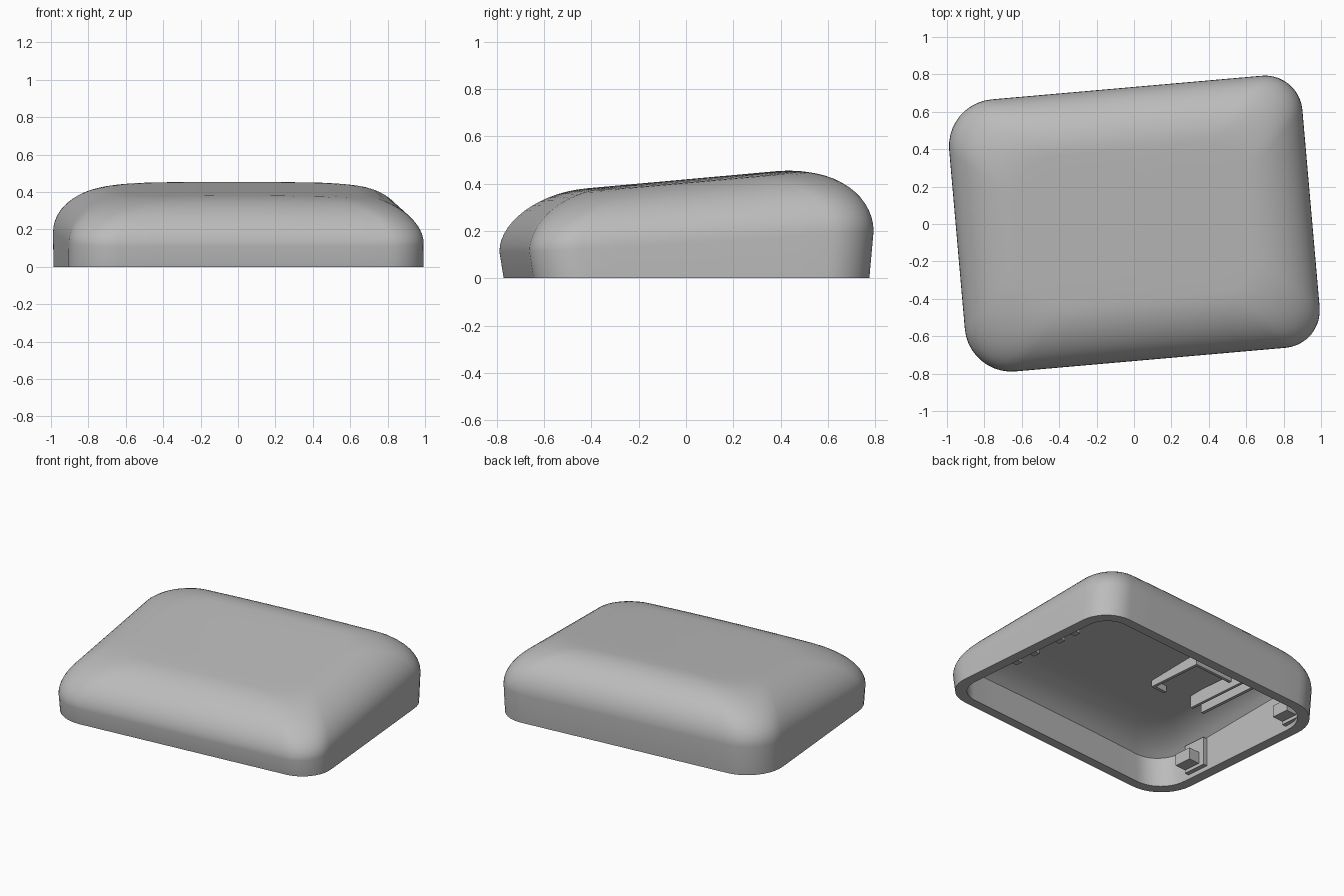
import bpy, bmesh, math
from mathutils import Matrix

if "Cube" in bpy.data.objects:
    bpy.data.objects.remove(bpy.data.objects["Cube"])

grey = bpy.data.materials.new("mid_grey")
grey.use_nodes = True
colour = (0.5, 0.5, 0.5, 1)
grey.diffuse_color = colour
grey.node_tree.nodes["Principled BSDF"].inputs["Base Color"].default_value = colour

HALF_X, HALF_Y = 0.95, 0.73
FILLET, WALL, ROOF = 0.33, 0.07, 0.06
YAW = Matrix.Rotation(math.radians(5), 4, "Z")


def finish(name, bm):
    """Turn a bmesh into a yawed, coloured object."""
    bmesh.ops.recalc_face_normals(bm, faces=bm.faces)
    bm.transform(YAW)
    mesh = bpy.data.meshes.new(name)
    bm.to_mesh(mesh)
    bm.free()
    mesh.materials.append(grey)
    obj = bpy.data.objects.new(name, mesh)
    bpy.context.collection.objects.link(obj)
    return obj


def outline(inset, squeeze=0.0, scale=1.0, trim=0.0):
    """Rounded rectangle with evenly split sides."""
    hx, hy = HALF_X - inset, HALF_Y - inset - squeeze
    corners = []
    for i, (sx, sy) in enumerate([(1, 1), (-1, 1), (-1, -1), (1, -1)]):
        r = (0.2 if sx > 0 else 0.25) - trim
        arc = []
        for k in range(11):
            a = math.radians(90 * i + 9 * k)
            arc.append((sx * (hx - r) + r * math.cos(a), sy * (hy - r) + r * math.sin(a)))
        corners.append(arc)
    points = []
    for i, arc in enumerate(corners):
        points += arc
        (x0, y0), (x1, y1) = arc[-1], corners[(i + 1) % 4][0]
        points += [(x0 + (x1 - x0) * k / 8, y0 + (y1 - y0) * k / 8) for k in range(1, 8)]
    return [(x * scale, y * scale) for x, y in points]


def rim_height(y):
    return 0.155 + 0.06 * y


def dome_height(x, y, rise):
    top = 0.417 + 0.09 * y - 0.02 * x * x
    return rim_height(y) + (top - rim_height(y)) * rise


def shell_rings():
    """Stacked rings, from the outer crown down and up again inside."""
    dome = [(FILLET * (1 - math.cos(t)), math.sin(t))
            for t in (math.radians(90 * k / 14) for k in range(15))]
    rings = []

    def add_dome(steps, drop, trim=0.0):
        for inset, rise in steps:
            rings.append([(x, y, dome_height(x, y, rise) - drop)
                          for x, y in outline(inset, trim=trim)])

    def add_crown(scales, drop, trim=0.0):
        for s in scales:
            rings.append([(x, y, dome_height(x, y, 1) - drop)
                          for x, y in outline(FILLET, scale=s, trim=trim)])

    add_crown([0.1, 0.4, 0.7], 0)
    add_dome(reversed(dome), 0)
    rings.append([(x, y, 0) for x, y in outline(0, squeeze=0.018)])
    rings.append([(x, y, 0) for x, y in outline(WALL, squeeze=0.01, trim=0.05)])
    rise = math.sin(math.acos(1 - WALL / FILLET))
    inner = [(WALL, rise)] + [step for step in dome if step[0] > WALL + 0.01]
    add_dome(inner, ROOF, 0.05)
    add_crown([0.7, 0.4, 0.1], ROOF, 0.05)
    return rings


# Hollow cover
bm = bmesh.new()
loops = [[bm.verts.new(p) for p in ring] for ring in shell_rings()]
for low, high in zip(loops, loops[1:]):
    n = len(low)
    for i in range(n):
        j = (i + 1) % n
        bm.faces.new((low[i], low[j], high[j], high[i]))
bm.faces.new(loops[0])
bm.faces.new(loops[-1])
cover = finish("cover", bm)
bpy.context.view_layer.objects.active = cover
cover.select_set(True)
bpy.ops.object.shade_smooth_by_angle(angle=math.radians(35))
cover.select_set(False)


def box(name, x, y, z):
    """Block given by its (low, high) range on each axis."""
    bm = bmesh.new()
    bmesh.ops.create_cube(bm, size=1)
    for v in bm.verts:
        v.co = [lo + (hi - lo) * (c + 0.5) for c, (lo, hi) in zip(v.co, (x, y, z))]
    return finish(name, bm)


# Snap hooks inside the short wall
for i, y in enumerate((-0.34, 0.5)):
    box(f"hook_plate_{i}", (-0.9, -0.85), (y - 0.07, y + 0.09), (0.03, 0.22))
    box(f"hook_block_{i}", (-0.87, -0.77), (y - 0.07, y + 0.05), (0.05, 0.13))

# Small tabs inside the opposite wall
for i, y in enumerate((-0.18, -0.03, 0.19, 0.32)):
    box(f"tab_{i}", (0.81, 0.9), (y - 0.025, y + 0.025), (0.03, 0.1))

# Ribs hanging from the ceiling
box("frame_rib_long", (-0.31, -0.29), (-0.14, 0.25), (0.3, 0.38))
box("frame_rib_side", (-0.6, -0.29), (0.23, 0.25), (0.3, 0.38))
box("frame_rib_end", (-0.4, -0.29), (-0.14, -0.12), (0.3, 0.36))
for i, x in enumerate((-0.6, -0.69)):
    box(f"slot_rib_{i}", (x - 0.01, x + 0.01), (-0.1, 0.34), (0.26, 0.35))
